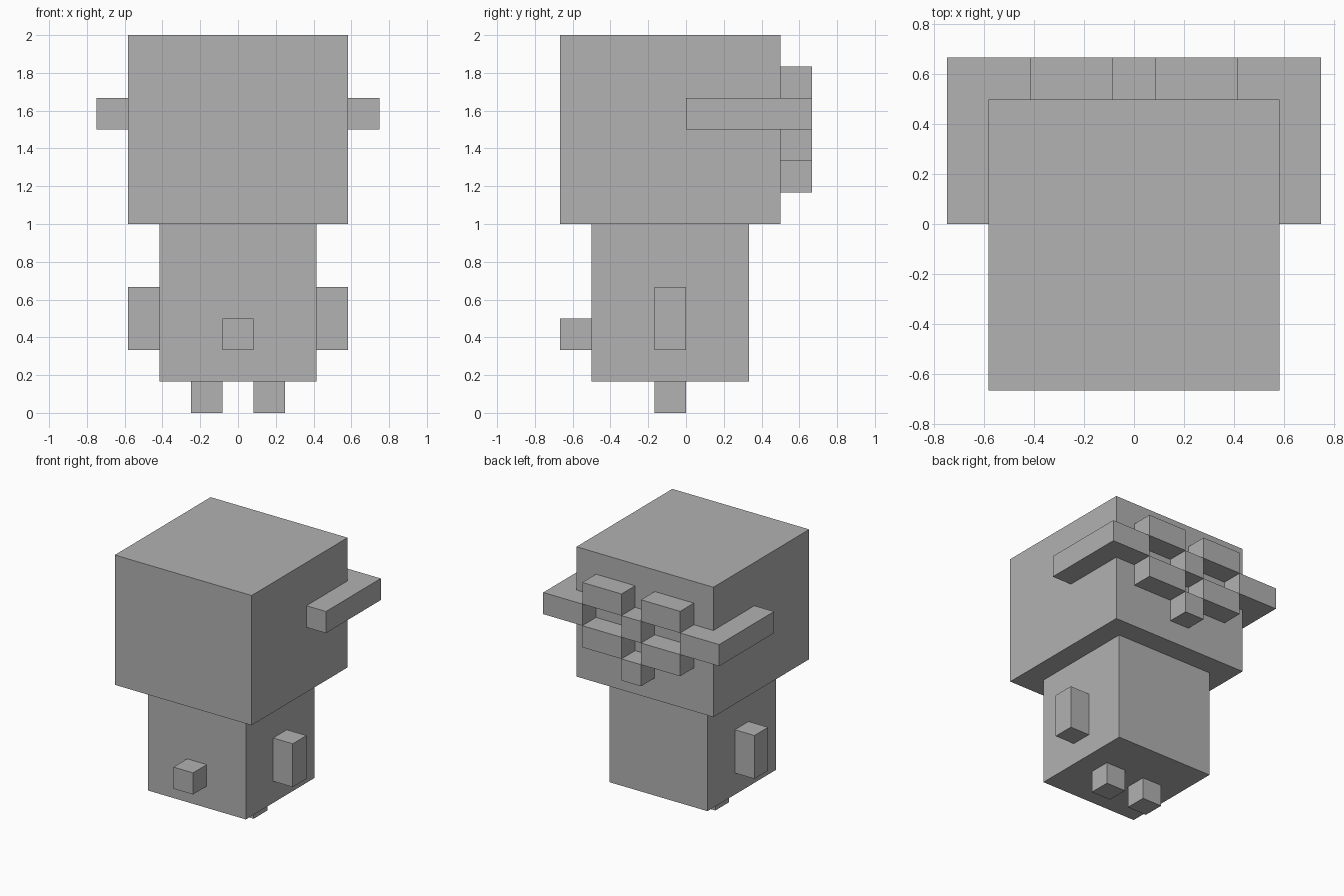
import bpy
import bmesh

UNIT = 1 / 6  # the whole figure sits on a grid of one-sixth cells

cube = bpy.data.objects.get("Cube")
if cube:
    bpy.data.objects.remove(cube, do_unlink=True)

GREY = (0.445, 0.445, 0.445, 1)
grey = bpy.data.materials.new("plain_grey")
grey.use_nodes = True
grey.diffuse_color = GREY
grey.node_tree.nodes["Principled BSDF"].inputs["Base Color"].default_value = GREY


def prism(name, outline, z0, z1):
    """Extrude an xy outline, in grid cells, from z0 up to z1."""
    bm = bmesh.new()
    face = bm.faces.new([bm.verts.new((x * UNIT, y * UNIT, z0 * UNIT)) for x, y in outline])
    grown = bmesh.ops.extrude_face_region(bm, geom=[face])["geom"]
    top = [g for g in grown if isinstance(g, bmesh.types.BMVert)]
    bmesh.ops.translate(bm, verts=top, vec=(0, 0, (z1 - z0) * UNIT))
    bmesh.ops.recalc_face_normals(bm, faces=bm.faces)
    mesh = bpy.data.meshes.new(name)
    bm.to_mesh(mesh)
    bm.free()
    mesh.materials.append(grey)
    obj = bpy.data.objects.new(name, mesh)
    bpy.context.collection.objects.link(obj)
    return obj


def box(name, x, y, z):
    """Box spanning the (low, high) ranges given in grid cells."""
    outline = [(x[0], y[0]), (x[1], y[0]), (x[1], y[1]), (x[0], y[1])]
    return prism(name, outline, *z)


# Head, body and the small block on the belly
box("head", (-3.5, 3.5), (-4, 3), (6, 12))
box("body", (-2.5, 2.5), (-3, 2), (1, 6))
box("belly_block", (-0.5, 0.5), (-4, -3), (2, 3))

# Centre of the knot behind the head
box("knot_centre", (-0.5, 0.5), (3, 4), (9, 10))
box("knot_tail", (-0.5, 0.5), (3, 4), (7, 8))

# Paired parts, mirrored across x
band = [(3.5, 0), (4.5, 0), (4.5, 4), (2.5, 4), (2.5, 3), (3.5, 3)]
for side, s in (("left", 1), ("right", -1)):
    def pair(name, x, y, z):
        box(f"{side}_{name}", sorted(s * v for v in x), y, z)

    pair("leg", (0.5, 1.5), (-1, 0), (0, 1))
    pair("arm", (2.5, 3.5), (-1, 0), (2, 4))
    pair("knot_upper", (0.5, 2.5), (3, 4), (10, 11))
    pair("knot_lower", (0.5, 2.5), (3, 4), (8, 9))
    # Band wrapping the side and back corner of the head
    prism(f"{side}_head_band", [(s * x, y) for x, y in band], 9, 10)
